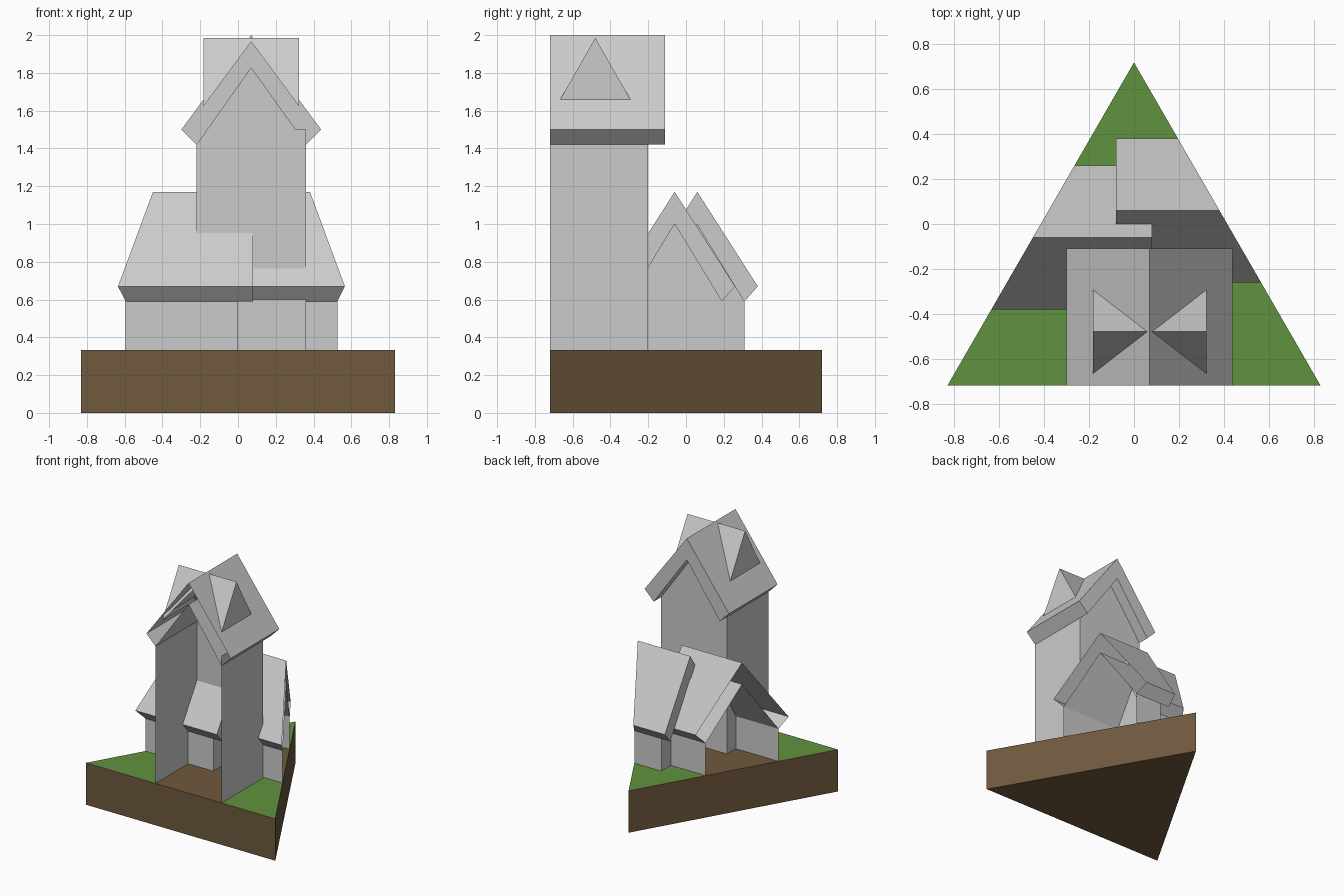
import bpy, bmesh
from mathutils import Vector

if "Cube" in bpy.data.objects:
    bpy.data.objects.remove(bpy.data.objects["Cube"])

W, H, GROUND = 0.8315, 0.72, 0.332   # triangle half width, half depth, base top


def material(name, rgb):
    m = bpy.data.materials.new(name)
    m.diffuse_color = (*rgb, 1)
    m.use_nodes = True
    m.node_tree.nodes["Principled BSDF"].inputs["Base Color"].default_value = m.diffuse_color
    return m


def finish(bm, name, mats=()):
    me = bpy.data.meshes.new(name)
    bm.to_mesh(me)
    bm.free()
    for m in mats:
        me.materials.append(m)
    ob = bpy.data.objects.new(name, me)
    bpy.context.collection.objects.link(ob)
    return ob


def cut(bm, point, normal, clear=True):
    bmesh.ops.bisect_plane(bm, geom=bm.verts[:] + bm.edges[:] + bm.faces[:], dist=1e-5,
                           plane_co=point, plane_no=normal, clear_outer=clear)


def clip_to_plot(bm):
    # Slice away everything beyond the triangular plot, leaving open ends
    cut(bm, (0, -H, 0), (0, -1, 0))
    cut(bm, (0, H, 0), (2 * H, W, 0))
    cut(bm, (0, H, 0), (-2 * H, W, 0))


def sweep(profile, axis, a, b, centre=0, closed=True):
    # Sweep a (u, z) profile along x or y from a to b; open profiles make sheets
    bm = bmesh.new()
    put = (lambda u, z, t: (t, u + centre, z)) if axis == 'x' else (lambda u, z, t: (u + centre, t, z))
    r0, r1 = ([bm.verts.new(put(u, z, t)) for u, z in profile] for t in (a, b))
    n = len(profile)
    for i in range(n if closed else n - 1):
        j = (i + 1) % n
        bm.faces.new((r0[i], r0[j], r1[j], r1[i]))
    if closed:
        bm.faces.new(r0)
        bm.faces.new(r1)
        bmesh.ops.recalc_face_normals(bm, faces=bm.faces[:])
    return bm


def sheet(points, name):
    bm = bmesh.new()
    bm.faces.new([bm.verts.new(p) for p in points])
    finish(bm, name)


def roof_profile(out, eave, top, inn, low, inner_top):
    return [(-out, eave), (0, top), (out, eave), (inn, low), (0, inner_top), (-inn, low)]


# Triangular base: green lawn with bare earth inside the house walls
bm = bmesh.new()
tri = [(-W, -H), (W, -H), (0, H)]
bottom = bm.faces.new([bm.verts.new((x, y, 0)) for x, y in tri])
ext = bmesh.ops.extrude_face_region(bm, geom=[bottom], use_keep_orig=True)
bmesh.ops.translate(bm, verts=[v for v in ext['geom'] if isinstance(v, bmesh.types.BMVert)],
                    vec=(0, 0, GROUND))
bmesh.ops.recalc_face_normals(bm, faces=bm.faces[:])
for x in (-0.22, 0, 0.36):
    cut(bm, (x, 0, 0), (1, 0, 0), False)
for y in (-0.31, -0.2, -0.19, 0.19, 0.31):
    cut(bm, (0, y, 0), (0, 1, 0), False)
for f in bm.faces:
    c = f.calc_center_median()
    indoors = ((-0.22 < c.x < 0.36 and c.y < -0.2) or (c.x < 0 and -0.31 < c.y < 0.19)
               or (c.x > 0 and -0.19 < c.y < 0.31))
    f.material_index = int(f.normal.z > 0.5 and not indoors)
finish(bm, "base", [material("earth", (0.16, 0.1, 0.048)), material("grass", (0.12, 0.29, 0.05))])

# Two low wings, each with a roof slab, side walls and an inner gable wall
wing_roof = roof_profile(0.32, 0.67, 1.17, 0.25, 0.59, 1.0)
for name, s in (("left", -1), ("right", 1)):
    mid = 0.06 * s
    bm = sweep(wing_roof, 'x', -0.08 * s, 1.2 * s, mid)
    clip_to_plot(bm)
    finish(bm, name + "_wing_roof")
    for side, u in (("front", -0.25), ("back", 0.25)):
        bm = sweep([(u, GROUND), (u, 0.59)], 'x', 0, 1.2 * s, mid, closed=False)
        clip_to_plot(bm)
        finish(bm, f"{name}_wing_{side}_wall")
    gable = [(-0.25, GROUND), (0.25, GROUND), (0.25, 0.59), (0, 1.0), (-0.25, 0.59)]
    sheet([(0, u + mid, z) for u, z in gable], name + "_wing_end_wall")

# Tower roof, cut open at the front of the plot
TX = 0.07
bm = sweep(roof_profile(0.37, 1.5, 2.0, 0.29, 1.42, 1.83), 'y', -1.0, -0.11, TX)
clip_to_plot(bm)
finish(bm, "tower_roof")

# Tower walls, open at the front
for name, x, top in (("left", -0.22, 1.42), ("right", 0.36, 1.5)):
    sheet([(x, -H, GROUND), (x, -0.2, GROUND), (x, -0.2, top), (x, -H, top)], f"tower_{name}_wall")
back = [(-0.22, GROUND), (0.36, GROUND), (0.36, 1.5), (0.305, 1.5), (TX, 1.83), (-0.22, 1.42)]
sheet([(x, -0.2, z) for x, z in back], "tower_back_wall")

# Gabled dormers on both roof slopes, trimmed just below the roof surface
for name, s in (("left", -1), ("right", 1)):
    bm = sweep([(-0.22, 1.6), (0.22, 1.6), (0, 1.985)], 'x', TX, TX + 0.253 * s, -0.48)
    cut(bm, (TX, 0, 1.965), Vector((-0.5 * s, 0, -0.37)))
    finish(bm, name + "_dormer")
